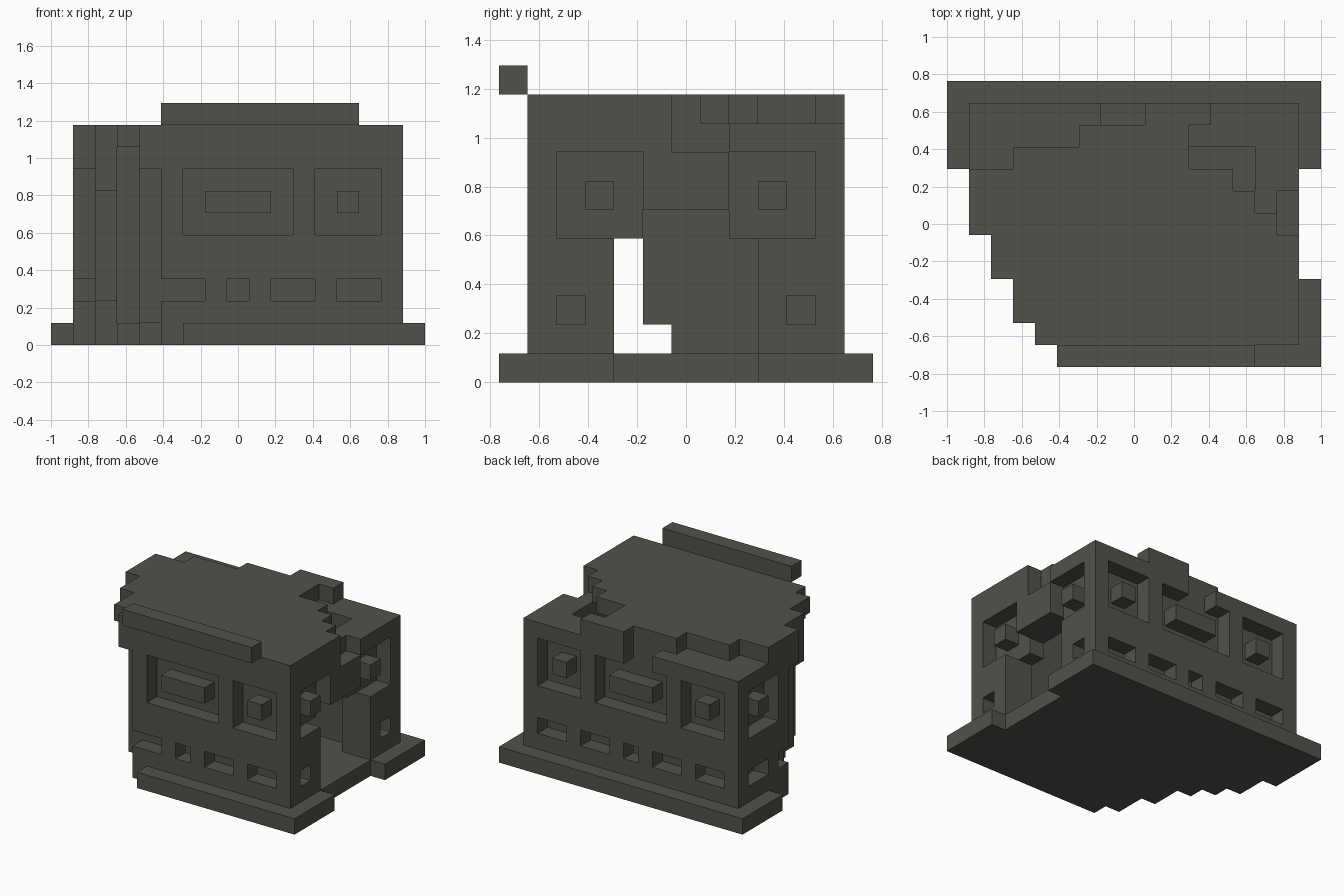
import bpy, bmesh
from mathutils import Vector

cube = bpy.data.objects.get("Cube")
if cube:
    bpy.data.objects.remove(cube, do_unlink=True)

U = 2 / 17                      # block size; the ruin fills a 17 x 13 x 11 block grid

stone = bpy.data.materials.new("dark_stone")
COLOUR = (0.080, 0.084, 0.068, 1)
stone.diffuse_color = COLOUR
stone.use_nodes = True
bsdf = stone.node_tree.nodes["Principled BSDF"]
bsdf.inputs["Base Color"].default_value = COLOUR
bsdf.inputs["Roughness"].default_value = 0.9


def box(i0, i1, j0, j1, k0, k1):
    """Blocks in an inclusive range (i = x, j = y, k = z)."""
    return {(i, j, k) for i in range(i0, i1 + 1)
            for j in range(j0, j1 + 1) for k in range(k0, k1 + 1)}


def collapse(cells, limits):
    """Remove blocks in front of the limit: (column, low, high, first row kept)."""
    for col, low, high, first in limits:
        cells -= {c for c in cells if c[0] == col and low <= c[2] <= high and c[1] < first}


# Foundation slab with side gaps and a broken front corner
foundation = box(0, 16, 0, 12, 0, 0)
foundation -= box(16, 16, 4, 8, 0, 0)
collapse(foundation, [(0, 0, 0, 9), (1, 0, 0, 7), (2, 0, 0, 6),
                      (3, 0, 0, 5), (4, 0, 0, 3), (5, 0, 0, 1)])

# Walls two blocks thick around an empty room
walls = box(1, 15, 1, 11, 1, 8) - box(3, 13, 3, 9, 1, 8)
blocks = set()

# Front and back windows
for j in (1, 11):
    for a, b in ((2, 4), (6, 10), (12, 14)):
        walls -= box(a, b, j, j, 5, 7)
        blocks |= box(a + 1, b - 1, j, j, 6, 6)
    for a, b in ((2, 3), (5, 6), (8, 8), (10, 11), (13, 14)):
        walls -= box(a, b, j, j, 2, 2)

# Side windows
for i, vents in ((1, ((6, 7), (9, 10))), (15, ((2, 2), (10, 10)))):
    for a in (2, 8):
        walls -= box(i, i, a, a + 2, 5, 7)
        blocks |= box(i, i, a + 1, a + 1, 6, 6)
    for a, b in vents:
        walls -= box(i, i, a, b, 2, 2)

# Doorway and chipped wall tops
walls -= box(14, 15, 4, 8, 1, 4) | box(14, 15, 5, 7, 5, 5)
walls -= box(15, 15, 6, 7, 8, 8)
walls -= box(7, 8, 11, 11, 8, 8)

# Roof with ragged back edge and a stepped hole
roof = box(1, 15, 1, 11, 9, 9)
roof -= box(1, 2, 9, 11, 9, 9) | box(3, 5, 10, 11, 9, 9) | box(6, 8, 11, 11, 9, 9)
roof -= box(12, 15, 11, 11, 9, 9) | box(11, 15, 9, 10, 9, 9)
for i, j in ((13, 8), (14, 7), (15, 6)):
    roof -= box(i, 15, j, j, 9, 9)

# Collapsed front corner
damage = [(1, 1, 1, 7), (1, 2, 2, 8), (1, 3, 7, 7), (1, 8, 9, 6),
          (2, 1, 1, 6), (2, 2, 6, 5), (2, 7, 9, 4),
          (3, 1, 8, 3), (3, 9, 9, 2), (4, 1, 7, 2)]
for part in (walls, blocks, roof):
    collapse(part, damage)

# Wall blocks grouped by side
parts = {
    "foundation": foundation,
    "left_wall": {c for c in walls if c[0] >= 14},
    "right_wall": {c for c in walls if c[0] <= 2},
    "front_wall": {c for c in walls if 2 < c[0] < 14 and c[1] < 6},
    "back_wall": {c for c in walls if 2 < c[0] < 14 and c[1] > 6},
    "window_blocks": blocks,
    "roof": roof,
    "front_parapet": box(5, 13, 0, 0, 10, 10),
}
solid = set().union(*parts.values())


def build(name, cells):
    """Mesh the exposed sides of the blocks and merge flat areas."""
    bm = bmesh.new()
    verts = {}

    def vert(p):
        if p not in verts:
            verts[p] = bm.verts.new(((p[0] - 8.5) * U, (p[1] - 6.5) * U, p[2] * U))
        return verts[p]

    for c in sorted(cells):
        for axis in range(3):
            for side in (0, 1):
                n = list(c)
                n[axis] += 2 * side - 1
                if tuple(n) in solid:
                    continue
                ring = []
                for u, v in ((0, 0), (1, 0), (1, 1), (0, 1)):
                    p = list(c)
                    p[axis] += side
                    p[(axis + 1) % 3] += u
                    p[(axis + 2) % 3] += v
                    ring.append(vert(tuple(p)))
                bm.faces.new(ring if side else ring[::-1])
    bmesh.ops.dissolve_limit(bm, angle_limit=0.01, verts=bm.verts[:], edges=bm.edges[:])
    mesh = bpy.data.meshes.new(name)
    bm.to_mesh(mesh)
    bm.free()
    mesh.materials.append(stone)
    bpy.context.collection.objects.link(bpy.data.objects.new(name, mesh))


for name, cells in parts.items():
    build(name, cells)
